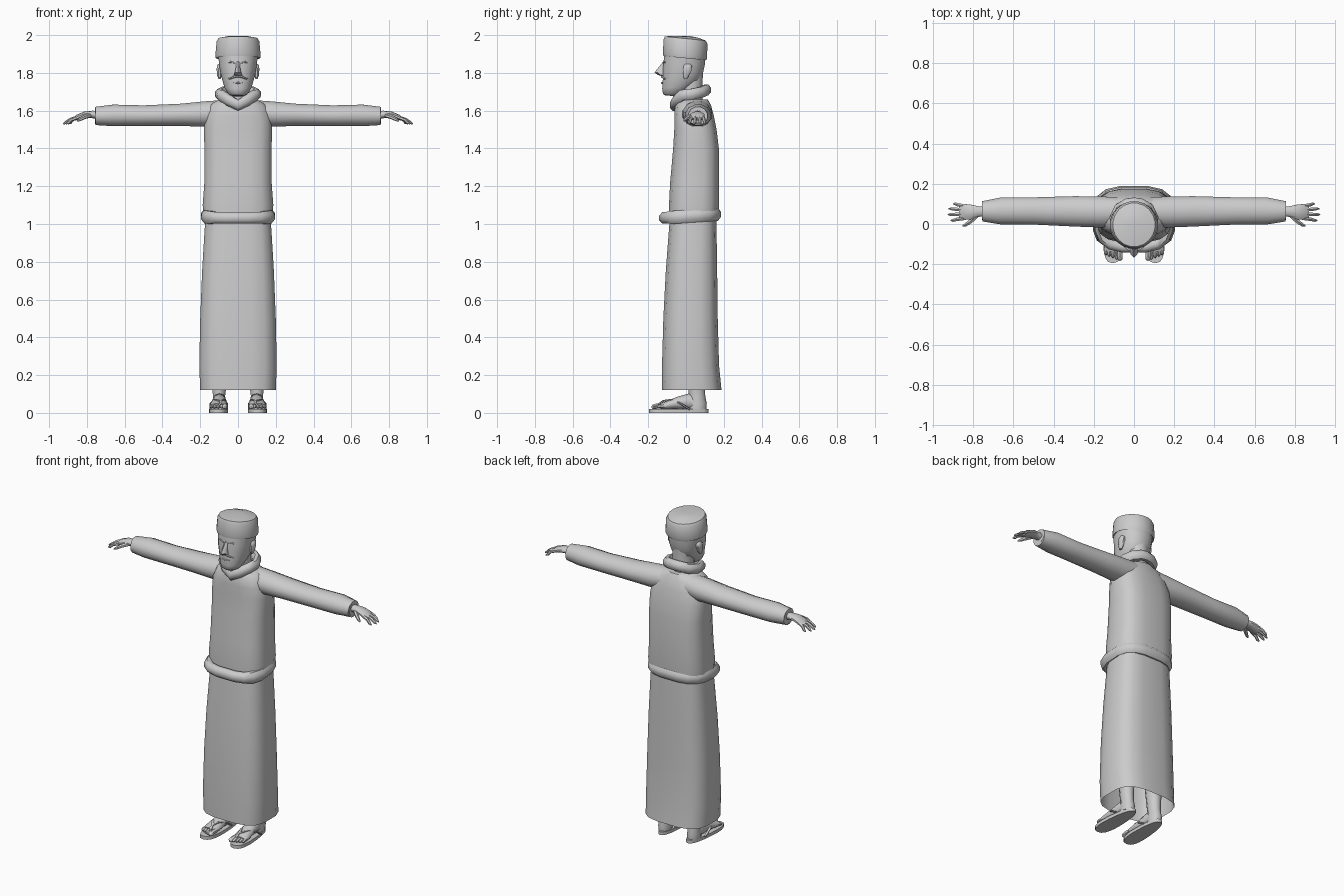
import bpy, bmesh, math
from mathutils import Vector

GREY = bpy.data.materials.new("light grey")
GREY.diffuse_color = (0.6, 0.6, 0.6, 1)


def loft(name, rings, cap=(True, True), closed=False, mirror=False, angle=50):
    """Skin a list of equal-length rings into one smooth object."""
    bm = bmesh.new()
    vs = [[bm.verts.new(p) for p in r] for r in rings]
    n = len(vs[0])
    pairs = list(zip(vs, vs[1:])) + ([(vs[-1], vs[0])] if closed else [])
    for a, b in pairs:
        for i in range(n):
            j = (i + 1) % n
            bm.faces.new((a[i], a[j], b[j], b[i]))
    if not closed:
        if cap[0]:
            bm.faces.new(vs[0][::-1])
        if cap[1]:
            bm.faces.new(vs[-1])
    bmesh.ops.recalc_face_normals(bm, faces=bm.faces)
    me = bpy.data.meshes.new(name)
    bm.to_mesh(me)
    bm.free()
    me.materials.append(GREY)
    ob = bpy.data.objects.new(name, me)
    bpy.context.collection.objects.link(ob)
    bpy.ops.object.select_all(action='DESELECT')
    ob.select_set(True)
    bpy.context.view_layer.objects.active = ob
    bpy.ops.object.shade_smooth_by_angle(angle=math.radians(angle))
    if mirror:
        ob.modifiers.new("mirror", 'MIRROR')
    return ob


def spow(v, p):
    return math.copysign(abs(v) ** p, v)


def slab(z, w, y0, y1, n=16, p=1.0, tilt=0.0, cx=0.0):
    """Level ring: half width w, front y0 to back y1; p < 1 squares it, tilt slopes it."""
    cy, r = (y0 + y1) / 2, (y1 - y0) / 2
    out = []
    for i in range(n):
        a = 2 * math.pi * (i + 0.5) / n
        y = cy + r * spow(math.sin(a), p) / math.sin(math.pi / 2 * (1 - 2 / n * (n % 4 == 0))) ** p
        out.append((cx + w * spow(math.cos(a), p) / math.cos(math.pi / n) ** p, y, z + tilt * (y - cy)))
    return out


def tube(name, pts, radii, n=8, closed=False, **kw):
    """Tube along points; radii are (sideways, upright) per point."""
    pts = [Vector(p) for p in pts]
    m, rings = len(pts), []
    for i, c in enumerate(pts):
        a = pts[(i - 1) % m] if closed else pts[max(i - 1, 0)]
        b = pts[(i + 1) % m] if closed else pts[min(i + 1, m - 1)]
        d = (b - a).normalized()
        s = d.cross(Vector((0, 0, 1))).normalized()
        u = s.cross(d)
        rs, ru = radii[i] if isinstance(radii, list) else radii
        rings.append([c + s * rs * math.cos(2 * math.pi * (k + .5) / n)
                      + u * ru * math.sin(2 * math.pi * (k + .5) / n) for k in range(n)])
    return loft(name, rings, closed=closed, **kw)


# Robe: long skirt, open at the hem
loft("skirt", [slab(z, w, f, b, 16, .62) for z, w, f, b in (
    (.12, .20, -.128, .188), (.25, .205, -.127, .175), (.5, .20, -.12, .168),
    (.75, .19, -.107, .165), (.95, .178, -.092, .162), (1.04, .172, -.085, .16))],
    cap=(False, True))

# Tunic body up to the shoulders
loft("tunic", [slab(z, w, f, b, 16, p) for z, w, f, b, p in (
    (1.03, .18, -.09, .17, .65), (1.1, .187, -.09, .175, .65), (1.22, .178, -.084, .176, .65),
    (1.4, .178, -.068, .174, .65), (1.5, .18, -.062, .162, .68), (1.57, .175, -.062, .148, .75),
    (1.63, .15, -.058, .132, .85), (1.66, .10, -.045, .115, 1))])

# Sleeves, with a narrower cuff opening
tube("sleeve", [(.08, .06, 1.59), (.17, .06, 1.582), (.3, .063, 1.578), (.5, .065, 1.573),
                (.66, .065, 1.575), (.755, .063, 1.572), (.757, .063, 1.572), (.74, .063, 1.572)],
     [(.075, .068), (.08, .07), (.078, .061), (.07, .057), (.07, .059), (.052, .05),
      (.045, .04), (.04, .035)], n=12, mirror=True)

# Rolled belt, sagging at the front
belt, brad = [], []
for x, y, z in slab(0, .168, -.115, .158, 16, .65):
    belt.append((x, y, 1.04 + .07 * y))
    brad.append((.029, .037 if y > -.08 else .033))
tube("belt", belt, brad, closed=True)

# Rolled collar, pointed at the front and high at the back
collar = [(0, -.062, 1.628), (.045, -.05, 1.653), (.09, -.02, 1.682), (.098, .03, 1.687),
          (.075, .08, 1.698), (.035, .103, 1.708)]
collar += [(0, .108, 1.71)] + [(-x, y, z) for x, y, z in collar[:0:-1]]
tube("collar", collar, (.026, .031), closed=True)

# Neck and head
loft("neck", [slab(z, .06, f, b, 12) for z, f, b in ((1.6, -.03, .09), (1.7, -.04, .085), (1.8, -.03, .09))])
loft("head", [slab(z, w, f, b, 16, .9, t) for z, w, f, b, t in (
    (1.678, .032, -.112, -.04, -.1), (1.69, .052, -.122, -.01, 0), (1.725, .072, -.126, .04, .1),
    (1.765, .084, -.123, .077, 0), (1.80, .093, -.123, .09, 0), (1.845, .10, -.12, .1, 0),
    (1.9, .105, -.115, .104, 0))])

# Nose
loft("nose", [slab(z, w, f, -.10, 6) for z, w, f in (
    (1.783, .014, -.13), (1.79, .021, -.15), (1.802, .017, -.167), (1.83, .011, -.145), (1.86, .009, -.121))])
# Moustache, mouth and brow
tube("moustache", [(.0, -.127, 1.782), (.022, -.127, 1.779), (.045, -.112, 1.768), (.056, -.1, 1.772)],
     [(.006, .006), (.007, .006), (.006, .004), (.002, .002)], n=6, mirror=True)
tube("lower_lip", [(-.024, -.12, 1.75), (0, -.126, 1.747), (.024, -.12, 1.75)],
     [(.003, .003), (.006, .006), (.003, .003)], n=6)
tube("brow", [(.016, -.118, 1.852), (.04, -.112, 1.858), (.07, -.088, 1.85)],
     [(.005, .004), (.005, .005), (.003, .003)], n=6, mirror=True)
# Ears
loft("ear", [slab(z, w, f, b, 8, 1, 0, .098) for z, w, f, b in (
    (1.768, .006, -.01, .006), (1.785, .012, -.014, .016), (1.815, .015, -.016, .03),
    (1.838, .014, -.012, .032), (1.848, .007, -.003, .022))], mirror=True)

# Round cap, leaning back a little, with a gently domed crown
loft("cap", [slab(z, w, f, b, 20, 1, t) for z, w, f, b, t in (
    (1.89, .10, -.105, .098, -.1), (1.878, .117, -.12, .107, -.1), (1.892, .12, -.122, .112, -.1),
    (1.965, .113, -.119, .113, -.1), (1.982, .104, -.112, .104, -.1), (1.992, .06, -.07, .06, -.07),
    (1.995, .02, -.02, .02, 0))], angle=40)

# Hands: palm, four fingers and thumb
tube("palm", [(.735, .063, 1.575), (.77, .062, 1.58), (.81, .06, 1.578), (.85, .06, 1.565), (.868, .06, 1.556)],
     [(.028, .022), (.027, .02), (.038, .018), (.042, .014), (.036, .009)], n=10, mirror=True)
for i, (y0, y1, tip) in enumerate(((.028, .018, .912), (.049, .047, .926), (.07, .076, .922), (.09, .1, .9))):
    mid = (.85 + tip) / 2
    tube("finger_%d" % (i + 1), [(.845, y0, 1.566), (mid, (y0 + y1) / 2, 1.553), (tip - .012, y1, 1.536),
                                 (tip, y1, 1.53)],
         [(.010, .010), (.0095, .009), (.008, .008), (.003, .003)], n=6, mirror=True)
tube("thumb", [(.785, .04, 1.575), (.815, .012, 1.565), (.838, -.004, 1.553), (.852, -.01, 1.545)],
     [(.013, .012), (.012, .011), (.009, .009), (.004, .004)], n=6, mirror=True)

# Sandal soles: narrower at heel than at ball
sole = [(0, .113, .02), (0, .117, .01)]
outline = []
for i in range(20):
    a = 2 * math.pi * i / 20
    y = -.038 + .157 * spow(math.sin(a), .85)
    w = .046 - .06 * y
    outline.append((.1 - .03 * y + w * spow(math.cos(a), .75), y))
loft("sandal_sole", [[(x, y, z) for x, y in outline] for z in (0, .02)], mirror=True)

# Lower legs and feet
loft("leg", [slab(z, w, f, b, 10, 1, 0, .1) for z, w, f, b in (
    (.018, .034, .01, .108), (.05, .036, .01, .11), (.09, .032, .015, .102), (.13, .037, .012, .1), (.4, .05, -.02, .11))],
    mirror=True)
tube("foot", [(.098, .07, .045), (.099, .02, .06), (.1, -.04, .052), (.102, -.1, .04), (.103, -.135, .035)],
     [(.034, .025), (.036, .045), (.042, .034), (.047, .022), (.044, .016)], n=10, mirror=True)
for i in range(5):
    x, r = .07 + .0175 * i, .014 if i == 0 else .0095
    tip = -.182 + .007 * i
    tube("toe_%d" % (i + 1), [(x, -.12, .036), (x, (tip - .13) / 2, .036), (x, tip + .008, .031), (x, tip, .029)],
         [(r, r), (r, r), (r, r * .9), (r * .4, r * .4)], n=6, mirror=True)

# Sandal straps meeting between the toes
for side, sx in (("inner", .058), ("outer", .146)):
    tube("strap_" + side, [(.089, -.145, .045), (.092, -.122, .063), ((.096 + sx) / 2, -.075, .07),
                           (sx, -.025, .048), (sx, .02, .018)], (.007, .005), n=6, mirror=True)
